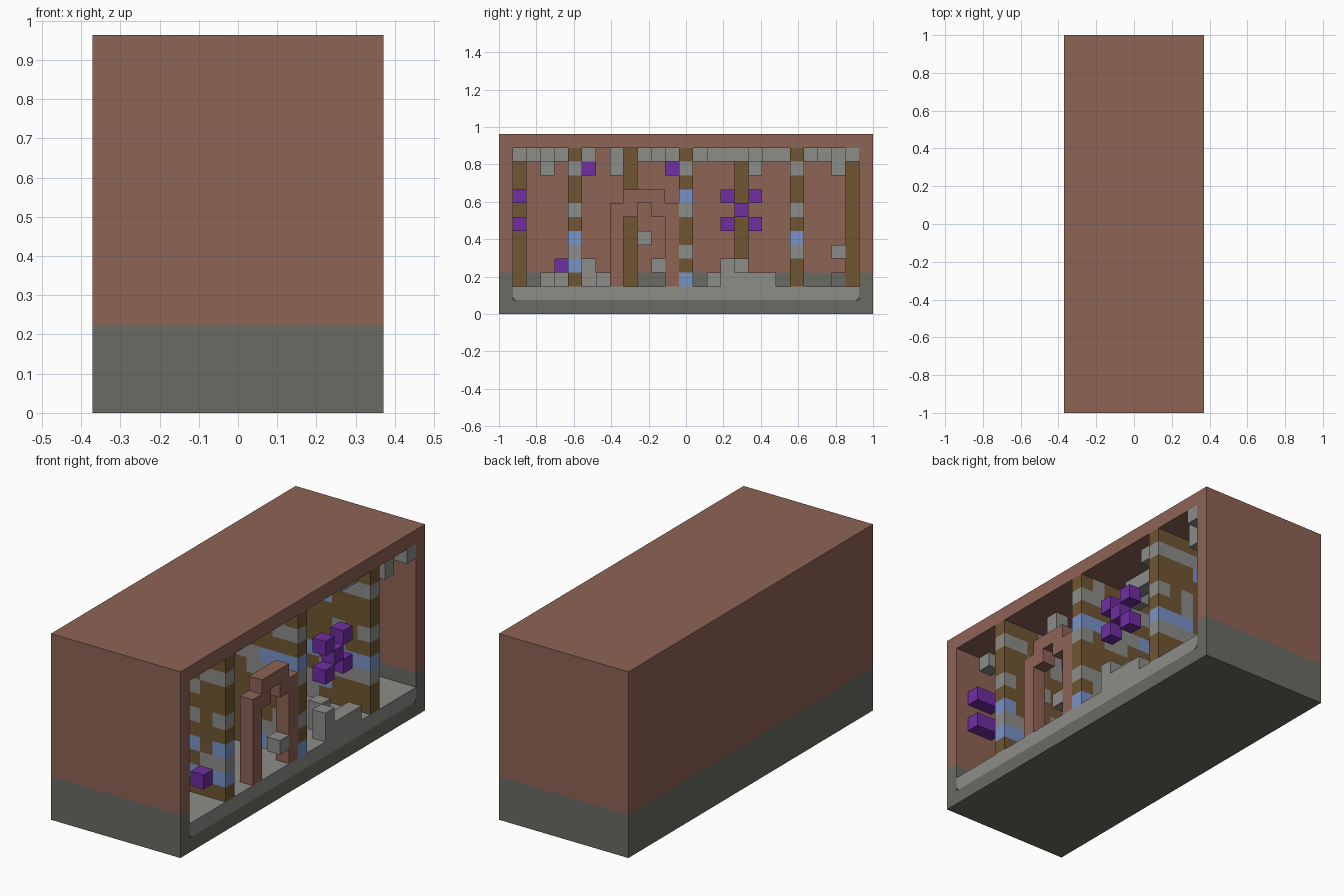
import bpy, bmesh, random
from mathutils import Vector

random.seed(7)
if "Cube" in bpy.data.objects:
    bpy.data.objects.remove(bpy.data.objects["Cube"])

U = 2 / 27                      # one block; the model is NX x NY x NZ blocks
NX, NY, NZ = 10, 27, 13
FRONT = NX - 1                  # block layer at the open side
WALL_ROWS = range(2, 12)


def linear(c):
    c /= 255
    return c / 12.92 if c <= 0.04045 else ((c + 0.055) / 1.055) ** 2.4


def material(name, *rgb):
    m = bpy.data.materials.new(name)
    col = [linear(c) for c in rgb] + [1]
    m.diffuse_color = col
    m.use_nodes = True
    bsdf = m.node_tree.nodes["Principled BSDF"]
    bsdf.inputs["Base Color"].default_value = col
    bsdf.inputs["Roughness"].default_value = 0.9
    return m


MATS = {
    "clay": material("red_brown_clay", 142, 99, 85),
    "slate": material("dark_grey_stone", 106, 107, 99),
    "stone": material("light_grey_stone", 140, 141, 137),
    "wood": material("brown_wood", 112, 86, 50),
    "blue": material("soft_blue", 121, 146, 198),
    "purple": material("purple", 112, 46, 162),
}
KEYS = list(MATS)


def point(i, j, k):
    return Vector(((i - NX / 2) * U, (j - NY / 2) * U, k * U))


def finish(bm, name, keys):
    me = bpy.data.meshes.new(name)
    bm.to_mesh(me)
    bm.free()
    for key in keys:
        me.materials.append(MATS[key])
    ob = bpy.data.objects.new(name, me)
    bpy.context.collection.objects.link(ob)
    return ob


def slab(name, key, low, high):
    """Box spanning block corners low to high."""
    a, b = point(*low), point(*high)
    bm = bmesh.new()
    bmesh.ops.create_cube(bm, size=1)
    for v in bm.verts:
        v.co = Vector((b[n] if v.co[n] > 0 else a[n]) for n in range(3))
    return finish(bm, name, [key])


def blocks(name, cells):
    """Joined blocks, keeping only the outer faces; cells maps (i, j, k) to a colour."""
    keys = [k for k in KEYS if k in cells.values()]
    bm = bmesh.new()
    for cell, key in cells.items():
        centre = point(*cell) + Vector((U, U, U)) / 2
        for axis in range(3):
            for sign in (-1, 1):
                near = list(cell)
                near[axis] += sign
                if tuple(near) in cells:
                    continue
                n, s, t = Vector(), Vector(), Vector()
                n[axis] = sign * U / 2
                s[(axis + 1) % 3] = U / 2
                t[(axis + 2) % 3] = sign * U / 2
                corners = (n - s - t, n + s - t, n + s + t, n - s + t)
                face = bm.faces.new([bm.verts.new(centre + c) for c in corners])
                face.material_index = keys.index(key)
    bmesh.ops.remove_doubles(bm, verts=bm.verts, dist=U / 100)
    return finish(bm, name, keys)


# Outer shell: stone base and clay upper part, open on the +x side
slab("base", "slate", (0, 0, 0), (NX, NY, 1))
for level, key, z0, z1 in (("lower", "slate", 1, 3), ("upper", "clay", 3, NZ - 1)):
    slab(level + "_back_wall", key, (0, 1, z0), (1, NY - 1, z1))
    slab(level + "_front_end_wall", key, (0, 0, z0), (NX, 1, z1))
    slab(level + "_rear_end_wall", key, (0, NY - 1, z0), (NX, NY, z1))
slab("roof", "clay", (0, 0, NZ - 1), (NX, NY, NZ))

# Floor with its two lower long corners rounded
floor = slab("floor", "stone", (1, 1, 1), (NX, NY - 1, 2))
bm = bmesh.new()
bm.from_mesh(floor.data)
ends = [e for e in bm.edges if abs(e.verts[0].co.x - e.verts[1].co.x) > U
        and e.verts[0].co.z < 1.5 * U]
bmesh.ops.bevel(bm, geom=ends, offset=0.02, segments=2, affect="EDGES", profile=0.5)
bm.to_mesh(floor.data)
bm.free()

# Partition walls: colours of the outer column from the floor up, continued inward
CODE = {"w": "wood", "s": "stone", "b": "blue"}
for name, j, column in (("front", 5, "wbsbwswwsw"),
                        ("middle", 13, "bwswwsbwsw"),
                        ("rear", 21, "wwsbwswwsw")):
    column = column if name != "rear" else "wwsbwswwsw"
    cells = {}
    for k, code in zip(WALL_ROWS, column):
        for i in range(FRONT, 0, -1):
            pick = code if i == FRONT or random.random() < 0.5 else random.choice("wwwwssb")
            cells[i, j, k] = CODE[pick]
    blocks(name + "_partition", cells)

# Wooden posts against the back wall
for n, j in enumerate((1, 9, 17, 25)):
    top = 11 if j in (1, 25) else 12
    slab(f"back_post_{n + 1}", "wood", (1, j, 2), (2, j + 1, top))

# Clay archway standing at the open side
arch = {(FRONT, j, k): "clay" for j in (8, 12) for k in range(2, 8)}
arch.update({(FRONT, j, 8): "clay" for j in (9, 10, 11)})
arch.update({(FRONT, j, 7): "clay" for j in (9, 11)})
blocks("archway", arch)

# Purple cross and purple bars
cross = {(FRONT, 17 + d, 7 + e): "purple" for d in (-1, 1) for e in (-1, 1)}
cross[FRONT, 17, 7] = "purple"
blocks("purple_cross", cross)
blocks("purple_end_bars", {(i, 1, k): "purple" for i in (7, 8) for k in (6, 8)})
blocks("purple_accents", {(4, 6, 10): "purple", (4, 12, 10): "purple",
                          (8, 4, 3): "purple"})

# Low stone rubble on the floor
rubble = {(FRONT, j, 2): "stone" for j in range(16, 20)}
rubble.update({c: "stone" for c in (
    (FRONT, 16, 3), (8, 17, 3), (8, 17, 2), (6, 15, 2), (3, 3, 2), (5, 4, 2),
    (4, 6, 2), (4, 6, 3), (6, 7, 2))})
blocks("floor_rubble", rubble)
blocks("loose_stones", {(FRONT, 11, 3): "stone", (2, 10, 5): "stone",
                        (1, 24, 4): "stone", (1, 24, 2): "slate"})

# Stone blocks hanging from the ceiling
ceiling = {(FRONT, 25, 11): "stone"}
for j in range(1, 26):
    if j not in (5, 7, 9, 13, 21):
        for i in random.sample(range(2, 9), 2):
            ceiling[i, j, 11] = "stone"
for j in (3, 8, 18, 24):
    i = next(c[0] for c in ceiling if c[1] == j)
    ceiling[i, j, 10] = "stone"
blocks("ceiling_stones", ceiling)
